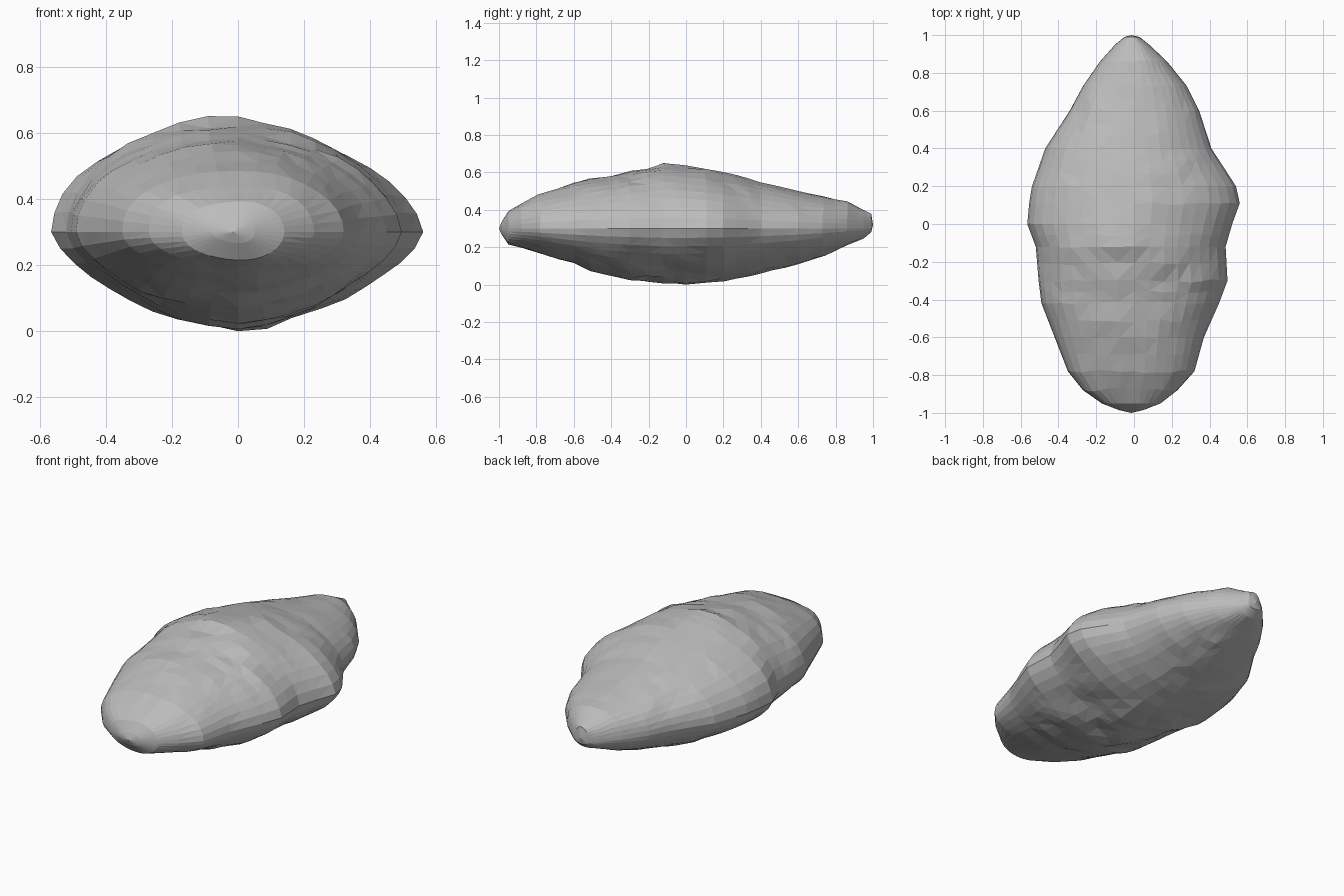
import bpy, bmesh, math
from mathutils import Vector, noise

if "Cube" in bpy.data.objects:
    bpy.data.objects.remove(bpy.data.objects["Cube"])

RIM = 0.3
SEGMENTS = 36

# Stations along the boulder: y, right edge, left edge, top, bottom
STATIONS = [
    (-0.985, -0.08, 0.05, 0.335, 0.265),
    (-0.95, -0.17, 0.14, 0.39, 0.215),
    (-0.88, -0.27, 0.23, 0.44, 0.20),
    (-0.78, -0.35, 0.32, 0.485, 0.17),
    (-0.60, -0.42, 0.37, 0.54, 0.11),
    (-0.42, -0.49, 0.45, 0.58, 0.05),
    (-0.30, -0.505, 0.495, 0.605, 0.03),
    (-0.12, -0.52, 0.485, 0.65, 0.005),
    (0.00, -0.565, 0.52, 0.637, 0.0),
    (0.11, -0.555, 0.56, 0.62, 0.01),
    (0.20, -0.54, 0.54, 0.60, 0.02),
    (0.40, -0.47, 0.41, 0.55, 0.055),
    (0.60, -0.34, 0.345, 0.50, 0.11),
    (0.73, -0.27, 0.28, 0.47, 0.155),
    (0.86, -0.18, 0.175, 0.445, 0.205),
    (0.95, -0.10, 0.08, 0.40, 0.245),
    (0.99, -0.05, 0.03, 0.38, 0.28),
]


def refined(rows, spacing=0.075):
    """Insert evenly spaced stations between distant neighbours."""
    out = []
    for a, b in zip(rows, rows[1:]):
        n = max(1, round((b[0] - a[0]) / spacing))
        out += [[p + (q - p) * i / n for p, q in zip(a, b)] for i in range(n)]
    return out + [list(rows[-1])]


def section_point(row, angle):
    """Point on a lopsided superellipse, fuller at both ends."""
    y, right, left, top, bottom = row
    c, s = math.cos(angle), math.sin(angle)
    power = 1.5 if s < 0 else (1.65 if c > 0 else 1.95)
    power += 0.6 * abs(y) ** 2
    r = (abs(c) ** power + abs(s) ** power) ** (-1 / power)
    x = c * r * (left if c > 0 else -right)
    z = RIM + s * r * (top - RIM if s > 0 else RIM - bottom)
    # Chipped surface: strongest around the front half, calm on the rim
    rough = 0.008 + 0.014 * math.exp(-((y + 0.25) / 0.3) ** 2)
    bump = noise.noise(Vector((x * 6, y * 9, z * 6))) * rough * abs(s)
    shift = noise.noise(Vector((x * 11 + 5, y * 11, z * 11))) * 0.02 * abs(s)
    if abs(y) > 0.9:
        shift = 0
    return Vector((x + bump * c, y + shift, max(0, z + bump * s)))


# Boulder body
bm = bmesh.new()
rings = []
for row in refined(STATIONS):
    rings.append([bm.verts.new(section_point(row, 2 * math.pi * i / SEGMENTS))
                  for i in range(SEGMENTS)])
for a, b in zip(rings, rings[1:]):
    for i in range(SEGMENTS):
        j = (i + 1) % SEGMENTS
        bm.faces.new((a[i], a[j], b[j], b[i]))

# Blunt tips
for ring, y, z in ((rings[0], -1, RIM), (rings[-1], 1, 0.32)):
    tip = bm.verts.new((-0.015, y, z))
    for i in range(SEGMENTS):
        bm.faces.new((ring[i], ring[(i + 1) % SEGMENTS], tip))

bmesh.ops.triangulate(bm, faces=bm.faces[:], quad_method='SHORT_EDGE')
bmesh.ops.recalc_face_normals(bm, faces=bm.faces[:])
mesh = bpy.data.meshes.new("boulder")
bm.to_mesh(mesh)
bm.free()
boulder = bpy.data.objects.new("boulder", mesh)
bpy.context.collection.objects.link(boulder)

# Stone colour
stone = bpy.data.materials.new("stone grey")
stone.use_nodes = True
grey = (0.5, 0.5, 0.5, 1)
stone.diffuse_color = grey
stone.node_tree.nodes["Principled BSDF"].inputs["Base Color"].default_value = grey
mesh.materials.append(stone)
